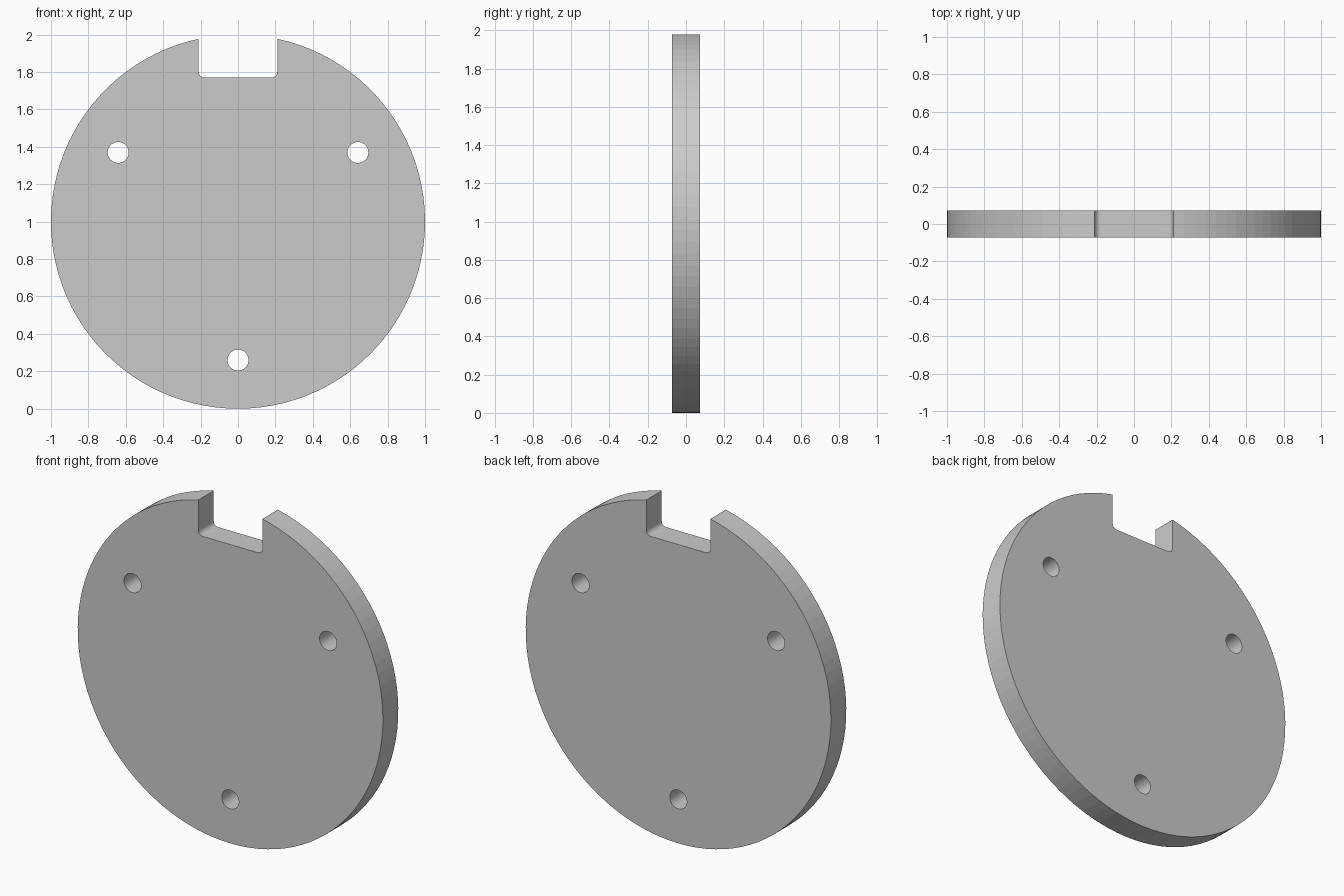
import bpy, bmesh
from math import sin, cos, pi, asin, radians

if "Cube" in bpy.data.objects:
    bpy.data.objects.remove(bpy.data.objects["Cube"])

HALF_T = 0.072      # half thickness
NOTCH_W = 0.21      # half width of the notch
NOTCH_Z = 0.77      # notch floor above disc centre
FILLET = 0.03


def arc(cx, cy, r, a0, a1, n):
    return [(cx + r * cos(a0 + (a1 - a0) * i / n),
             cy + r * sin(a0 + (a1 - a0) * i / n)) for i in range(n + 1)]


def add_loop(curve, pts):
    s = curve.splines.new('POLY')
    s.points.add(len(pts) - 1)
    for p, (x, y) in zip(s.points, pts):
        p.co = (x, y, 0, 1)
    s.use_cyclic_u = True


curve = bpy.data.curves.new("disc_profile", 'CURVE')
curve.dimensions = '2D'
curve.fill_mode = 'BOTH'
curve.extrude = HALF_T

# Rim with the filleted notch at the top
gap = asin(NOTCH_W)
outline = arc(0, 0, 1, pi / 2 + gap, 2.5 * pi - gap, 96)
fx, fy = NOTCH_W - FILLET, NOTCH_Z + FILLET
outline += arc(fx, fy, FILLET, 0, -pi / 2, 6)
outline += arc(-fx, fy, FILLET, -pi / 2, -pi, 6)
add_loop(curve, outline)

# Three bolt holes
for deg in (30, 150, 270):
    a = radians(deg)
    add_loop(curve, arc(0.74 * cos(a), 0.74 * sin(a), 0.056, 0, 2 * pi * 31 / 32, 31))

# Turn the profile into an upright solid plate
disc = bpy.data.objects.new("notched_disc", curve)
bpy.context.collection.objects.link(disc)
disc.location = (0, 0, 1)
disc.rotation_euler = (pi / 2, 0, 0)
bpy.context.view_layer.objects.active = disc
disc.select_set(True)
bpy.ops.object.convert(target='MESH')
bpy.ops.object.transform_apply(location=True, rotation=True, scale=True)

bm = bmesh.new()
bm.from_mesh(disc.data)
bmesh.ops.remove_doubles(bm, verts=bm.verts, dist=1e-4)
bmesh.ops.recalc_face_normals(bm, faces=bm.faces)
for f in bm.faces:
    f.smooth = False
bm.to_mesh(disc.data)
bm.free()
